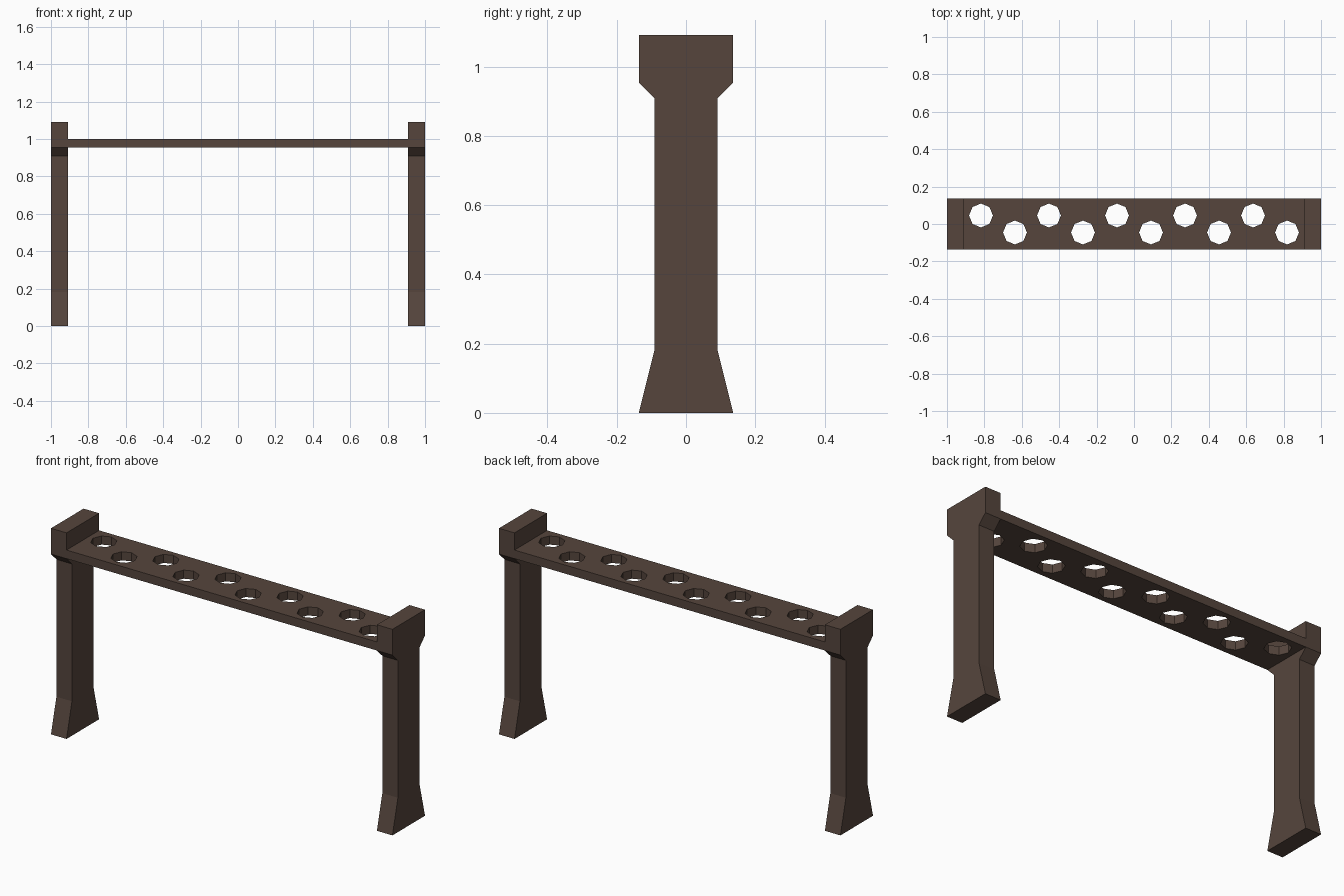
import bpy, bmesh, math

if "Cube" in bpy.data.objects:
    bpy.data.objects.remove(bpy.data.objects["Cube"])

U = 1 / 11  # design unit

wood = bpy.data.materials.new("dark_wood")
wood.diffuse_color = (0.092, 0.060, 0.046, 1)
wood.use_nodes = True
wood.node_tree.nodes["Principled BSDF"].inputs["Base Color"].default_value = wood.diffuse_color


def plate(name, loops, thickness, location, rotation=(0, 0, 0)):
    """Extrude a flat outline (first loop) with holes (other loops)."""
    curve = bpy.data.curves.new(name, 'CURVE')
    curve.dimensions = '2D'
    curve.fill_mode = 'BOTH'
    curve.extrude = thickness / 2
    for pts in loops:
        s = curve.splines.new('POLY')
        s.points.add(len(pts) - 1)
        for p, (x, y) in zip(s.points, pts):
            p.co = (x, y, 0, 1)
        s.use_cyclic_u = True
        s.use_smooth = False
    obj = bpy.data.objects.new(name, curve)
    bpy.context.collection.objects.link(obj)
    obj.location = location
    obj.rotation_euler = rotation
    bpy.ops.object.select_all(action='DESELECT')
    obj.select_set(True)
    bpy.context.view_layer.objects.active = obj
    bpy.ops.object.convert(target='MESH')
    obj = bpy.context.view_layer.objects.active

    # Weld caps to walls and keep flat faces
    bm = bmesh.new()
    bm.from_mesh(obj.data)
    bmesh.ops.remove_doubles(bm, verts=bm.verts, dist=1e-5)
    bmesh.ops.recalc_face_normals(bm, faces=bm.faces)
    for f in bm.faces:
        f.smooth = False
    bm.to_mesh(obj.data)
    bm.free()
    obj.data.materials.clear()
    obj.data.materials.append(wood)
    return obj


# Legs: flared foot, straight shaft, wider head
half = [(1.5 * U, 0), (U, 2 * U), (U, 10 * U), (1.5 * U, 10.5 * U), (1.5 * U, 12 * U)]
leg_profile = half + [(-y, z) for y, z in reversed(half)]
for side, label in ((-1, "left"), (1, "right")):
    plate(label + "_leg", [leg_profile], U, (side * 10.5 * U, 0, 0),
          (math.pi / 2, 0, math.pi / 2))

# Shelf: board with a zigzag of octagonal holes
board = [(-10 * U, -1.5 * U), (10 * U, -1.5 * U), (10 * U, 1.5 * U), (-10 * U, 1.5 * U)]
holes = []
for i in range(10):
    cx, cy = (-9 + 2 * i) * U, (0.5 if i % 2 == 0 else -0.5) * U
    holes.append([(cx + 0.064 * math.cos(k * math.pi / 4),
                   cy + 0.064 * math.sin(k * math.pi / 4)) for k in range(8)])
plate("shelf", [board] + holes, 0.5 * U, (0, 0, 10.75 * U))
